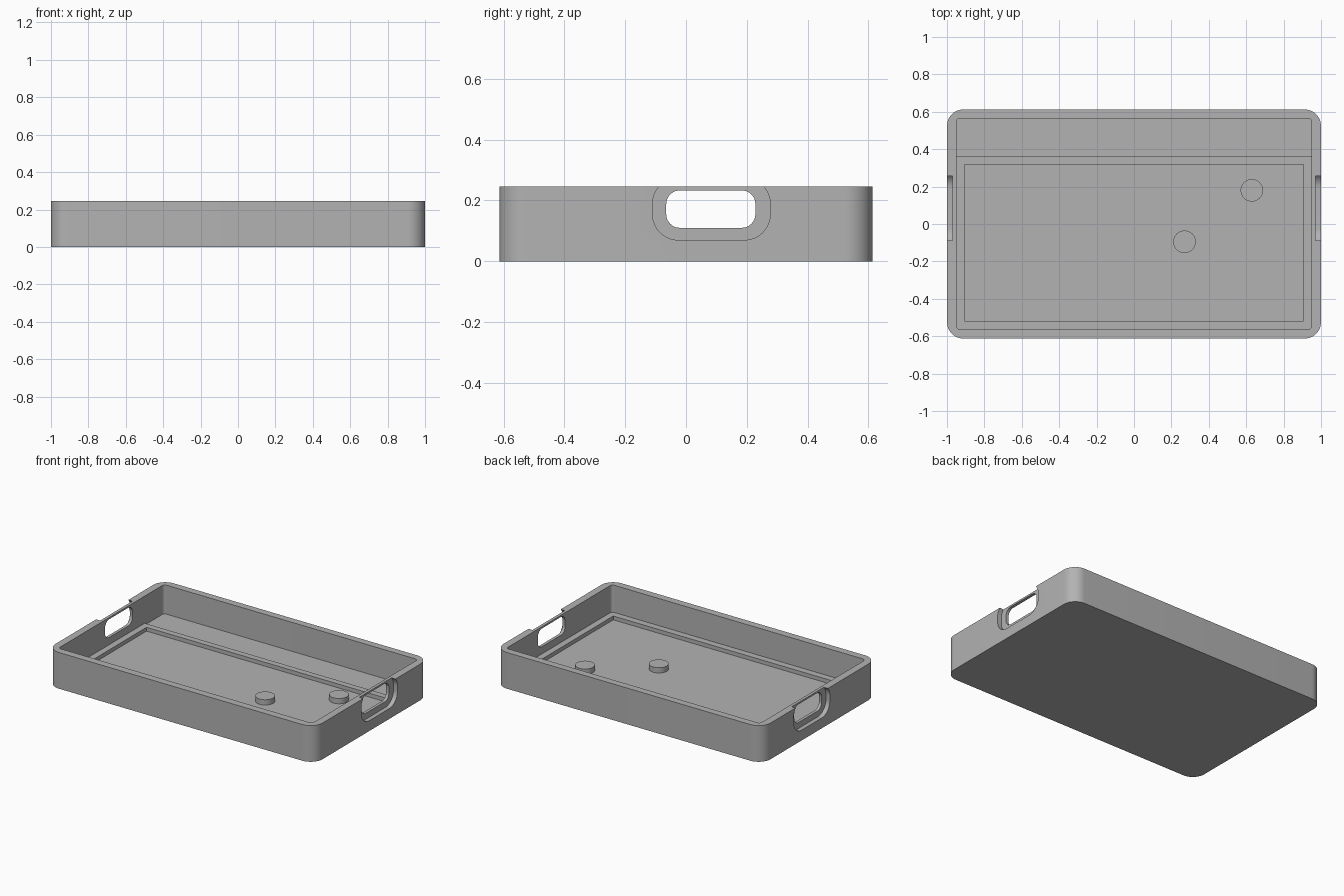
import bpy, bmesh, math
from mathutils import Vector

old = bpy.data.objects.get("Cube")
if old:
    bpy.data.objects.remove(old, do_unlink=True)

# One plain grey plastic
grey = bpy.data.materials.new("grey plastic")
grey.use_nodes = True
colour = (0.45, 0.45, 0.45, 1)
grey.diffuse_color = colour
grey.node_tree.nodes["Principled BSDF"].inputs["Base Color"].default_value = colour


def rounded_rect(u0, u1, v0, v1, near, far, steps=12):
    """Counter-clockwise outline; near / far are the corner radii at v0 / v1."""
    points = []
    corners = ((u1, v0, near, -90), (u1, v1, far, 0), (u0, v1, far, 90), (u0, v0, near, 180))
    for u, v, r, start in corners:
        cu = u - r if u == u1 else u + r
        cv = v - r if v == v1 else v + r
        for i in range(steps + 1 if r else 1):
            a = math.radians(start + 90 * i / steps)
            points.append((cu + r * math.cos(a), cv + r * math.sin(a)))
    return points


def prism(name, outline, low, high, axis="z"):
    """Extrude an outline from low to high along z (outline in xy) or x (outline in yz)."""
    place = (lambda u, v, d: (u, v, d)) if axis == "z" else (lambda u, v, d: (d, u, v))
    bm = bmesh.new()
    face = bm.faces.new([bm.verts.new(place(u, v, low)) for u, v in outline])
    grown = bmesh.ops.extrude_face_region(bm, geom=[face])["geom"]
    move = Vector(place(0, 0, high - low))
    bmesh.ops.translate(bm, vec=move, verts=[g for g in grown if isinstance(g, bmesh.types.BMVert)])
    bmesh.ops.recalc_face_normals(bm, faces=bm.faces)
    mesh = bpy.data.meshes.new(name)
    bm.to_mesh(mesh)
    bm.free()
    mesh.materials.append(grey)
    obj = bpy.data.objects.new(name, mesh)
    bpy.context.collection.objects.link(obj)
    return obj


def activate(obj):
    bpy.ops.object.select_all(action="DESELECT")
    obj.select_set(True)
    bpy.context.view_layer.objects.active = obj


def cut(target, cutter):
    cutter.hide_render = True
    mod = target.modifiers.new("cut", "BOOLEAN")
    mod.operation = "DIFFERENCE"
    mod.solver = "EXACT"
    mod.object = cutter
    activate(target)
    bpy.ops.object.modifier_apply(modifier=mod.name)
    bpy.data.objects.remove(cutter, do_unlink=True)


# Tray body with rounded vertical corners
TOP, LEDGE, STRIP, FLOOR = 0.245, 0.061, 0.049, 0.035
tray = prism("tray", rounded_rect(-1, 1, -0.613, 0.613, 0.09, 0.09), 0, TOP)

# Main cavity, lower strip at the back, sunken floor panel
cut(tray, prism("cavity_cutter", rounded_rect(-0.95, 0.95, -0.563, 0.565, 0.02, 0.02), LEDGE, 0.4))
cut(tray, prism("strip_cutter", rounded_rect(-0.95, 0.95, 0.36, 0.565, 0, 0.02), STRIP, 0.1))
cut(tray, prism("panel_cutter", rounded_rect(-0.907, 0.907, -0.518, 0.318, 0, 0), FLOOR, 0.1))

# Handle recesses on the outer end walls, each with a through slot
recess = rounded_rect(-0.11, 0.277, 0.07, 0.274, 0.085, 0.085)
slot = rounded_rect(-0.065, 0.228, 0.11, 0.233, 0.045, 0.045)
for side in (-1, 1):
    low, high = sorted((side * 0.97, side * 1.1))
    cut(tray, prism("recess_cutter", recess, low, high, "x"))
    low, high = sorted((side * 0.9, side * 1.1))
    cut(tray, prism("slot_cutter", slot, low, high, "x"))

activate(tray)
bpy.ops.object.shade_smooth_by_angle(angle=math.radians(30))

# Round locating pegs on the panel
for name, x, y in (("front_peg", 0.27, -0.095), ("back_peg", 0.63, 0.18)):
    bpy.ops.mesh.primitive_cylinder_add(vertices=48, radius=0.06, depth=0.037,
                                        location=(x, y, FLOOR + 0.0175))
    peg = bpy.context.object
    peg.name = name
    peg.data.materials.append(grey)
    bpy.ops.object.shade_smooth_by_angle(angle=math.radians(30))
